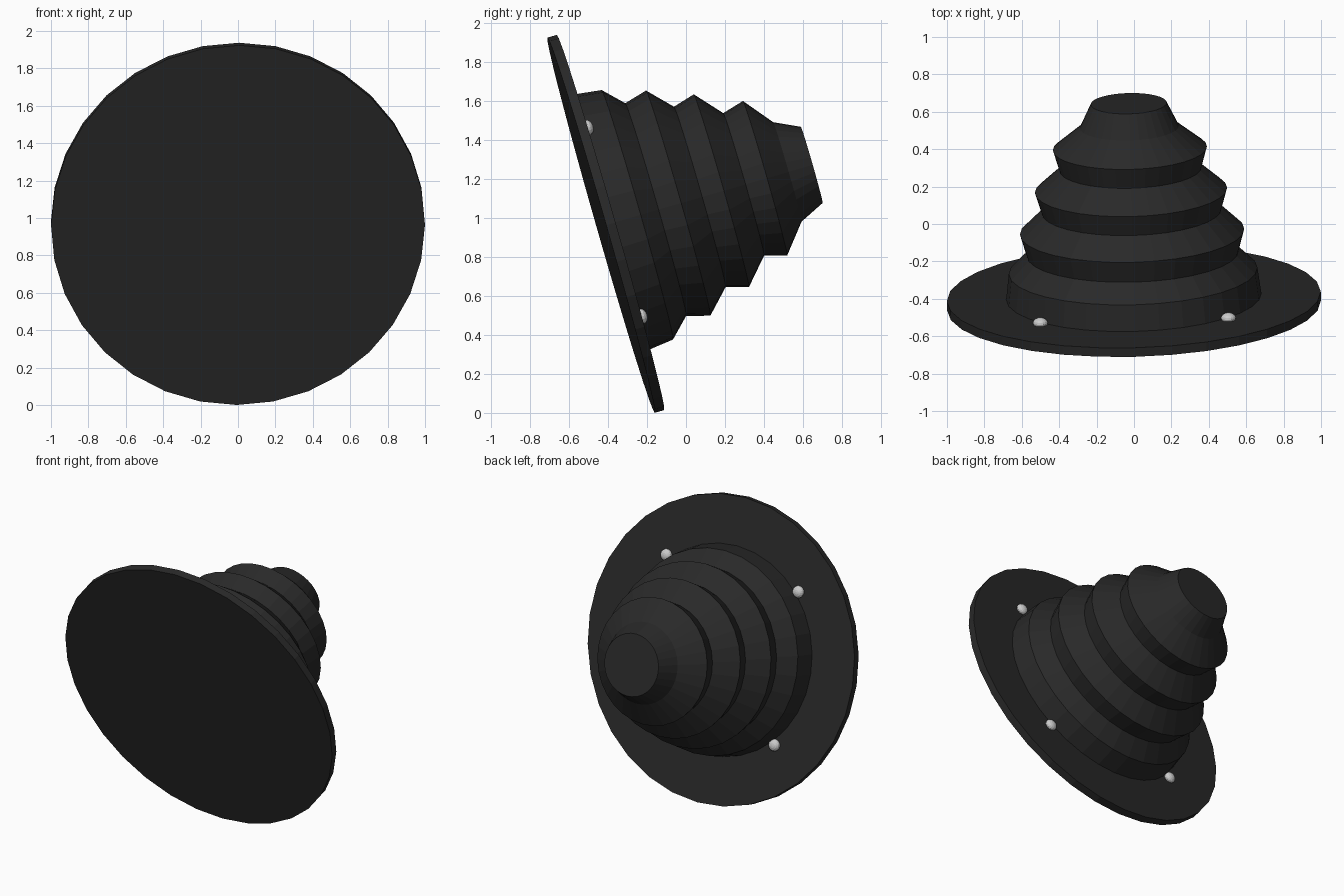
import bpy, bmesh, math
from mathutils import Matrix, Vector

if "Cube" in bpy.data.objects:
    bpy.data.objects.remove(bpy.data.objects["Cube"])

SIDES = 32
# Shared placement: local z is the boot axis, tilted upward and yawed slightly
PLACE = (Matrix.Translation((0, -0.435, 0.962))
         @ Matrix.Rotation(math.radians(1.5), 4, 'Z')
         @ Matrix.Rotation(math.radians(-74.04), 4, 'X'))

rubber = bpy.data.materials.new("black_rubber")
rubber.diffuse_color = (0.022, 0.022, 0.022, 1)
rubber.use_nodes = True
rubber.node_tree.nodes["Principled BSDF"].inputs["Base Color"].default_value = rubber.diffuse_color


def add_object(name, bm, material=None):
    bmesh.ops.recalc_face_normals(bm, faces=bm.faces)
    bm.transform(PLACE)
    mesh = bpy.data.meshes.new(name)
    bm.to_mesh(mesh)
    bm.free()
    obj = bpy.data.objects.new(name, mesh)
    bpy.context.collection.objects.link(obj)
    if material:
        mesh.materials.append(material)
    return obj


def lathe(name, profile, material):
    """Closed turned solid from (radius, height) points, capped at both ends."""
    bm = bmesh.new()
    rings = []
    for r, h in profile:
        rings.append([bm.verts.new((r * math.cos(a), r * math.sin(a), h))
                      for a in (math.tau * i / SIDES for i in range(SIDES))])
    for low, high in zip(rings, rings[1:]):
        for i in range(SIDES):
            j = (i + 1) % SIDES
            bm.faces.new((low[i], low[j], high[j], high[i]))
    bm.faces.new(rings[0][::-1])
    bm.faces.new(rings[-1])
    return add_object(name, bm, material)


# Round mounting plate
lathe("mounting_plate", [(1.0, 0.0), (1.0, 0.05)], rubber)

# Pleated tapering boot
lathe("bellows_boot", [
    (0.683, 0.045), (0.665, 0.193), (0.567, 0.291), (0.600, 0.411),
    (0.481, 0.526), (0.514, 0.641), (0.380, 0.760), (0.412, 0.874),
    (0.265, 0.993), (0.203, 1.123)], rubber)

# Four domed screws on the plate
for sx, side in ((-1, "left"), (1, "right")):
    for sy, level in ((-1, "upper"), (1, "lower")):
        bm = bmesh.new()
        bmesh.ops.create_uvsphere(bm, u_segments=16, v_segments=8, radius=0.04)
        bmesh.ops.scale(bm, vec=(1, 1, 0.7), verts=bm.verts)
        bmesh.ops.translate(bm, vec=Vector((0.503 * sx, 0.503 * sy, 0.06)), verts=bm.verts)
        add_object(f"screw_{level}_{side}", bm)
